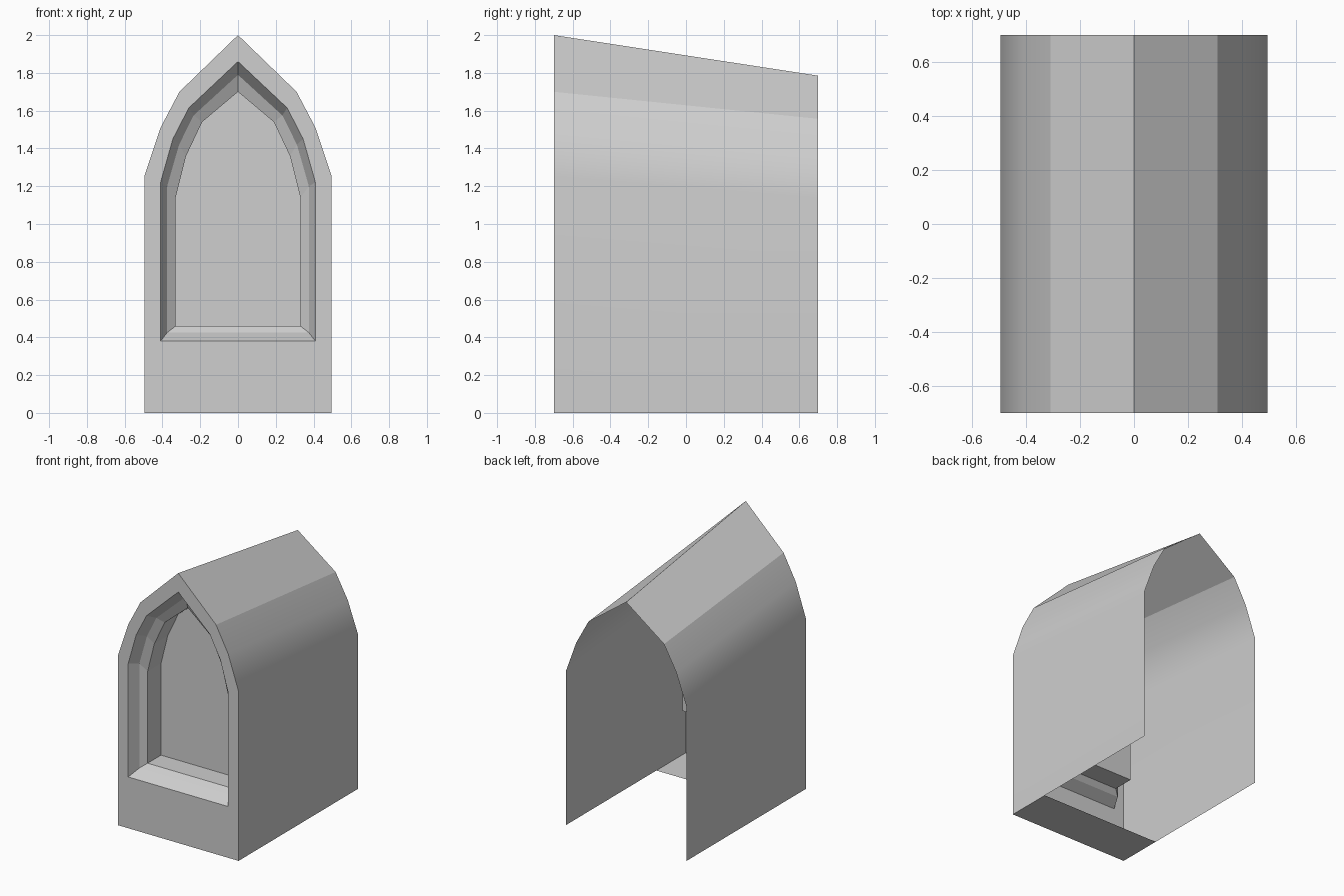
import bpy

cube = bpy.data.objects.get("Cube")
if cube:
    bpy.data.objects.remove(cube, do_unlink=True)

stone = bpy.data.materials.new("light_gray")
stone.use_nodes = True
GRAY = (0.62, 0.62, 0.62, 1)
stone.diffuse_color = GRAY
stone.node_tree.nodes["Principled BSDF"].inputs["Base Color"].default_value = GRAY

FRONT, BACK = -0.7, 0.7


def add_object(name, verts, faces, smooth=False):
    mesh = bpy.data.meshes.new(name)
    mesh.from_pydata(verts, [], faces)
    mesh.materials.append(stone)
    mesh.polygons.foreach_set("use_smooth", [smooth] * len(mesh.polygons))
    obj = bpy.data.objects.new(name, mesh)
    bpy.context.collection.objects.link(obj)
    if smooth:
        obj.modifiers.new("weighted_normal", "WEIGHTED_NORMAL")
    return obj


def loft(name, loops, closed=False, smooth=False):
    """Join successive loops of equal length with quads."""
    n = len(loops[0])
    verts = [v for loop in loops for v in loop]
    faces = []
    for k in range(len(loops) - 1):
        for i in range(n if closed else n - 1):
            j = (i + 1) % n
            faces.append((k * n + i, k * n + j, (k + 1) * n + j, (k + 1) * n + i))
    return add_object(name, verts, faces, smooth)


def arch(half, y):
    """Mirror a right half profile, bottom to apex, into a full pointed arch."""
    full = half + [(-x, z) for x, z in reversed(half[:-1])]
    return [(x, y, z) for x, z in full]


# Half profiles: bottom, wall top, haunch, shoulder, apex
outer = [(0.495, 0), (0.495, 1.255), (0.41, 1.51), (0.31, 1.70), (0, 2.0)]
rear = [(0.495, 0), (0.495, 1.14), (0.41, 1.375), (0.31, 1.557), (0, 1.785)]
opening = [(0.41, 0.38), (0.41, 1.22), (0.345, 1.45), (0.26, 1.615), (0, 1.86)]
step = [(0.375, 0.425), (0.375, 1.2), (0.312, 1.42), (0.235, 1.575), (0, 1.79)]
inner = [(0.33, 0.46), (0.33, 1.14), (0.275, 1.36), (0.19, 1.54), (0, 1.70)]

# Side walls with softly curved haunches, and flat roof slopes
front_arch, rear_arch = arch(outer, FRONT), arch(rear, BACK)
for name, part, smooth in (
    ("left_wall", slice(0, 4), True),
    ("left_roof_slope", slice(3, 5), False),
    ("right_roof_slope", slice(4, 6), False),
    ("right_wall", slice(5, 9), True),
):
    loft(name, [front_arch[part], rear_arch[part]], smooth=smooth)

# Front wall around the pointed opening
loft("front_wall", [arch(opening, FRONT), front_arch], closed=True)

# Stepped window moulding: splay, chamfer, straight reveal
loft("window_moulding", [
    arch(inner, FRONT + 0.27),
    arch(inner, FRONT + 0.113),
    arch(step, FRONT + 0.08),
    arch(opening, FRONT),
], closed=True)

# Window pane
pane = arch(inner, FRONT + 0.27)
add_object("window_pane", pane, [tuple(reversed(range(len(pane))))])

# Short floor strip under the front
w = outer[0][0]
add_object("floor_strip",
           [(-w, FRONT, 0), (-w, -0.36, 0), (w, -0.36, 0), (w, FRONT, 0)],
           [(0, 1, 2, 3)])
